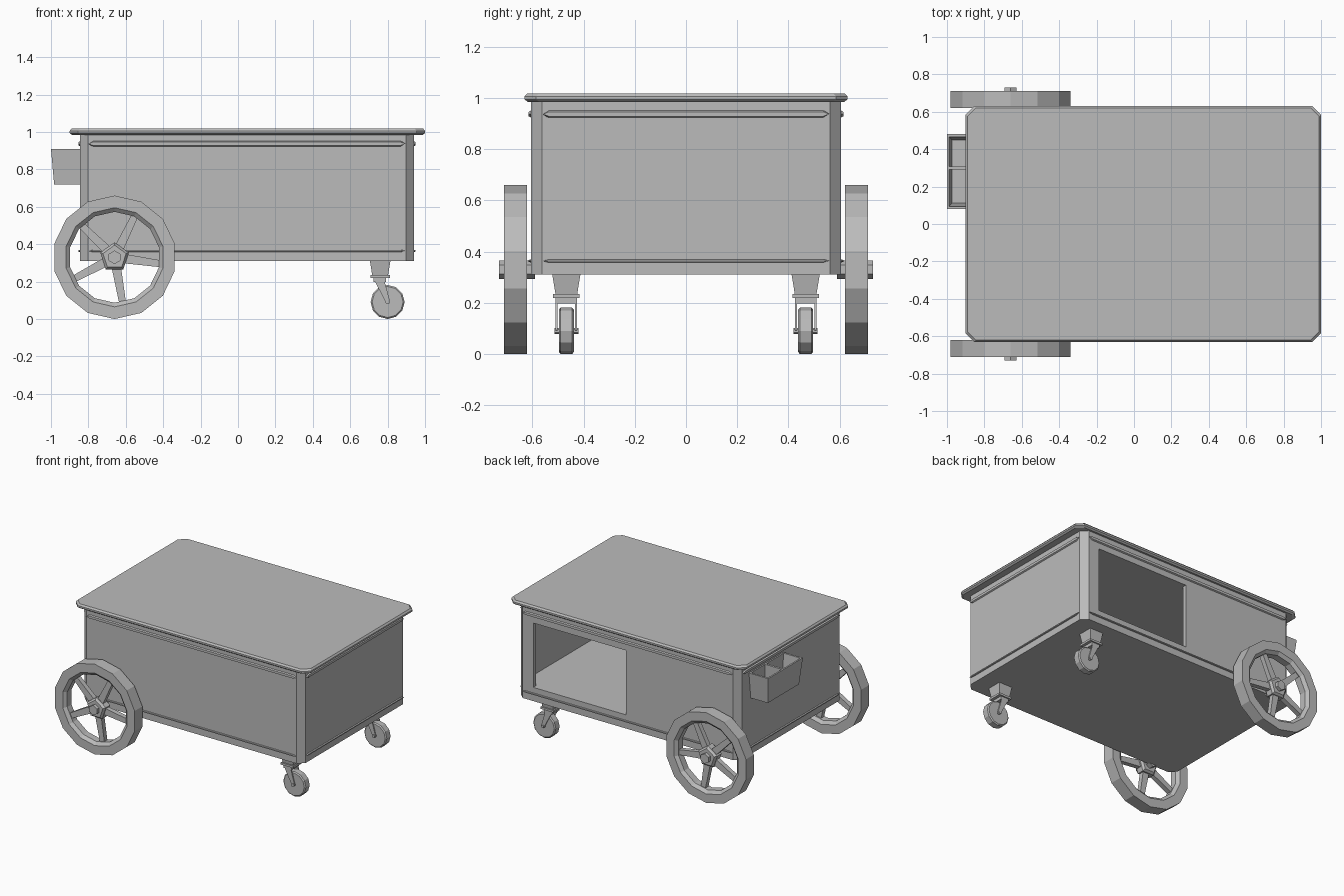
import bpy, bmesh, math
from mathutils import Vector

if "Cube" in bpy.data.objects:
    bpy.data.objects.remove(bpy.data.objects["Cube"])

grey = bpy.data.materials.new("plain grey")
grey.diffuse_color = (0.5, 0.5, 0.5, 1)
grey.use_nodes = True
grey.node_tree.nodes["Principled BSDF"].inputs["Base Color"].default_value = grey.diffuse_color


def loft(name, rings, closed=False):
    """Skin a list of equal-length rings; cap the ends or join them in a loop."""
    bm = bmesh.new()
    rows = [[bm.verts.new(p) for p in ring] for ring in rings]
    n = len(rows[0])
    pairs = list(zip(rows, rows[1:]))
    if closed:
        pairs.append((rows[-1], rows[0]))
    else:
        bm.faces.new(rows[0])
        bm.faces.new(rows[-1])
    for a, b in pairs:
        for i in range(n):
            j = (i + 1) % n
            bm.faces.new((a[i], a[j], b[j], b[i]))
    bmesh.ops.recalc_face_normals(bm, faces=bm.faces)
    me = bpy.data.meshes.new(name)
    bm.to_mesh(me)
    bm.free()
    me.materials.append(grey)
    ob = bpy.data.objects.new(name, me)
    bpy.context.collection.objects.link(ob)
    return ob


def rect(x0, x1, y0, y1, z, c=0.0):
    """Horizontal rectangle, with cut corners when c is set."""
    if c == 0:
        return [(x0, y0, z), (x1, y0, z), (x1, y1, z), (x0, y1, z)]
    return [(x0 + c, y0, z), (x1 - c, y0, z), (x1, y0 + c, z), (x1, y1 - c, z),
            (x1 - c, y1, z), (x0 + c, y1, z), (x0, y1 - c, z), (x0, y0 + c, z)]


def box(name, x0, x1, y0, y1, z0, z1):
    return loft(name, [rect(x0, x1, y0, y1, z0), rect(x0, x1, y0, y1, z1)])


def circle(cx, cz, r, y, n):
    """Upright polygon around the y direction, one corner at the top."""
    return [(cx + r * math.sin(math.tau * i / n), y, cz + r * math.cos(math.tau * i / n))
            for i in range(n)]


def prism(name, pts, y0, y1):
    return loft(name, [[(x, y, z) for x, z in pts] for y in (y0, y1)])


def cut(target, cutter):
    cutter.hide_render = True
    cutter.hide_viewport = True
    cutter.display_type = 'WIRE'
    m = target.modifiers.new("cut", 'BOOLEAN')
    m.object = cutter
    m.operation = 'DIFFERENCE'
    m.solver = 'EXACT'


# Body with cut corners, hollow compartment and half-open back
X0, X1, Y, Z0, Z1 = -0.845, 0.94, 0.605, 0.31, 0.99
body = loft("body", [rect(X0, X1, -Y, Y, z, 0.043) for z in (Z0, Z1)])
cut(body, box("compartment_cutter", -0.80, 0.92, -0.25, 0.575, 0.41, 0.88))
cut(body, box("opening_cutter", 0.06, 0.81, 0.50, 0.70, 0.41, 0.88))

# Lid with bevelled rim
loft("lid", [rect(-0.90 + d, 1.0 - d, -0.63 + d, 0.63 - d, z, 0.045)
             for d, z in ((0.012, 0.985), (0, 0.994), (0, 1.006), (0.01, 1.018))])


# Raised ribs with pointed ends along all four sides
def rib(name, a, b, out, z, h):
    a, b, out = Vector(a), Vector(b), Vector(out)
    along = (b - a).normalized()
    rings = []
    for d, k in ((-0.004, 1.0), (0.009, 0.55)):
        ring = []
        for p, s in ((a, 1), (b, -1)):
            ends = [(0.025, -1), (0, 0), (0.025, 1)]
            for e, up in (ends if s == 1 else ends[::-1]):
                q = p + along * e * s + out * d
                ring.append((q.x, q.y, z + up * h * k))
        rings.append(ring)
    loft(name, rings)


for level, z, h in (("top", 0.937, 0.016), ("bottom", 0.364, 0.007)):
    for s, side in ((-1, "front"), (1, "back")):
        rib(f"{side}_{level}_rib", (X0 + 0.045, s * Y, 0), (X1 - 0.045, s * Y, 0), (0, s, 0), z, h)
    for s, x, side in ((-1, X0, "left"), (1, X1, "right")):
        rib(f"{side}_{level}_rib", (x, -Y + 0.045, 0), (x, Y - 0.045, 0), (s, 0, 0), z, h)

# Side bin: tapered tray with two open pockets
tray = loft("side_bin", [rect(-0.983, -0.84, 0.10, 0.46, 0.72), rect(-1.0, -0.84, 0.08, 0.48, 0.91)])
for i, (a, b) in enumerate(((0.092, 0.292), (0.308, 0.468))):
    cut(tray, loft(f"pocket_cutter_{i}", [
        rect(-0.973, -0.855, max(a, 0.112), min(b, 0.448), 0.735),
        rect(-0.99, -0.855, a, b, 0.93)]))

WX, WZ = -0.66, 0.33
for s, side in ((-1, "front"), (1, "back")):
    # Large wheel: rim, five tapered spokes, hub and axle
    profile = ((0.33, 0.62), (0.33, 0.71), (0.265, 0.71),
               (0.243, 0.69), (0.243, 0.64), (0.265, 0.62))
    loft(f"{side}_wheel_rim", [circle(WX, WZ, r, s * y, 14) for r, y in profile], True)
    loft(f"{side}_wheel_hub", [circle(WX, WZ, r, s * y, 5)
                               for r, y in ((0.065, 0.625), (0.08, 0.64), (0.08, 0.69), (0.065, 0.705))])
    loft(f"{side}_axle", [circle(WX, WZ, 0.036, s * y, 6) for y in (0.59, 0.73)])
    for k in range(5):
        t = math.radians(64 + 72 * k)
        u, v = (math.cos(t), math.sin(t)), (-math.sin(t), math.cos(t))
        pts = [(WX + u[0] * r + v[0] * w, WZ + u[1] * r + v[1] * w)
               for r, w in ((0.05, -0.025), (0.255, -0.018), (0.255, 0.018), (0.05, 0.025))]
        prism(f"{side}_spoke_{k}", pts, s * 0.65, s * 0.685)

    # Caster: tapered mount, swivel plate, fork and small wheel
    cy = s * 0.467
    loft(f"{side}_caster_mount", [rect(0.76 - a, 0.76 + a, cy - a, cy + a, z)
                                  for a, z in ((0.055, 0.312), (0.042, 0.232))])
    box(f"{side}_caster_plate", 0.708, 0.812, cy - 0.052, cy + 0.052, 0.22, 0.235)
    box(f"{side}_fork_crown", 0.725, 0.79, cy - 0.042, cy + 0.042, 0.197, 0.221)
    for f in (-1, 1):
        prism(f"{side}_fork_arm", [(0.725, 0.21), (0.785, 0.21), (0.785, 0.195), (0.813, 0.095),
                                   (0.803, 0.083), (0.79, 0.09), (0.735, 0.195)],
              cy + f * 0.034, cy + f * 0.042)
    loft(f"{side}_caster_wheel", [circle(0.80, 0.091, r, cy + y, 12)
                                  for r, y in ((0.083, -0.029), (0.091, -0.022),
                                               (0.091, 0.022), (0.083, 0.029))])
    loft(f"{side}_caster_axle", [circle(0.80, 0.091, 0.012, cy + y, 6) for y in (-0.047, 0.047)])
